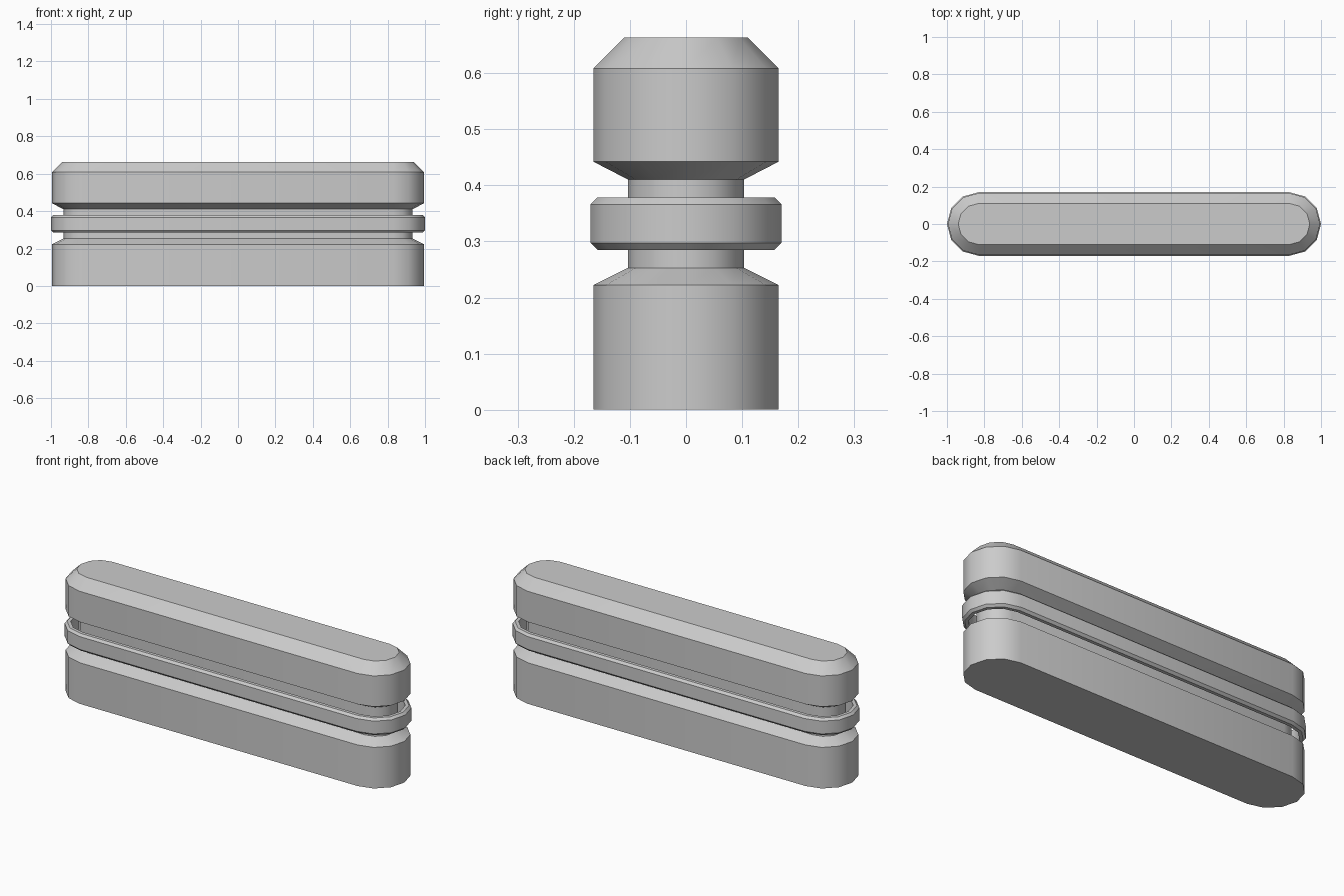
import bpy, bmesh
from math import sin, cos, pi

if "Cube" in bpy.data.objects:
    bpy.data.objects.remove(bpy.data.objects["Cube"])

HALF = 0.83   # half distance between the two round ends
SEG = 6       # sides per half-round end


def slot_outline(r, z):
    """Points of a slot shape (two half circles joined by straights)."""
    pts = []
    for side in (0, 1):
        cx = HALF if side == 0 else -HALF
        for i in range(SEG + 1):
            a = -pi / 2 + pi * side + pi * i / SEG
            pts.append((cx + r * cos(a), r * sin(a), z))
    return pts


def sweep(name, profile, closed=False):
    """Loft slot outlines through a (radius, height) profile."""
    bm = bmesh.new()
    loops = [[bm.verts.new(p) for p in slot_outline(r, z)] for r, z in profile]
    pairs = list(zip(loops, loops[1:]))
    if closed:
        pairs.append((loops[-1], loops[0]))
    n = len(loops[0])
    for a, b in pairs:
        for i in range(n):
            j = (i + 1) % n
            bm.faces.new((a[i], a[j], b[j], b[i]))
    if not closed:
        bm.faces.new(loops[0][::-1])
        bm.faces.new(loops[-1])
    bmesh.ops.recalc_face_normals(bm, faces=bm.faces)
    mesh = bpy.data.meshes.new(name)
    bm.to_mesh(mesh)
    bm.free()
    ob = bpy.data.objects.new(name, mesh)
    bpy.context.collection.objects.link(ob)
    bpy.ops.object.select_all(action='DESELECT')
    ob.select_set(True)
    bpy.context.view_layer.objects.active = ob
    bpy.ops.object.shade_smooth_by_angle(angle=0.6)
    return ob


# Body: lower block, narrow neck and bevelled upper block
sweep("body", [(0.165, 0), (0.165, 0.222), (0.103, 0.253), (0.103, 0.41),
               (0.165, 0.442), (0.165, 0.608), (0.11, 0.663)])

# Loose band around the neck, chamfered on its outer edges
sweep("neck_band", [(0.14, 0.285), (0.158, 0.285), (0.17, 0.297),
                    (0.17, 0.366), (0.158, 0.378), (0.14, 0.378)], closed=True)
